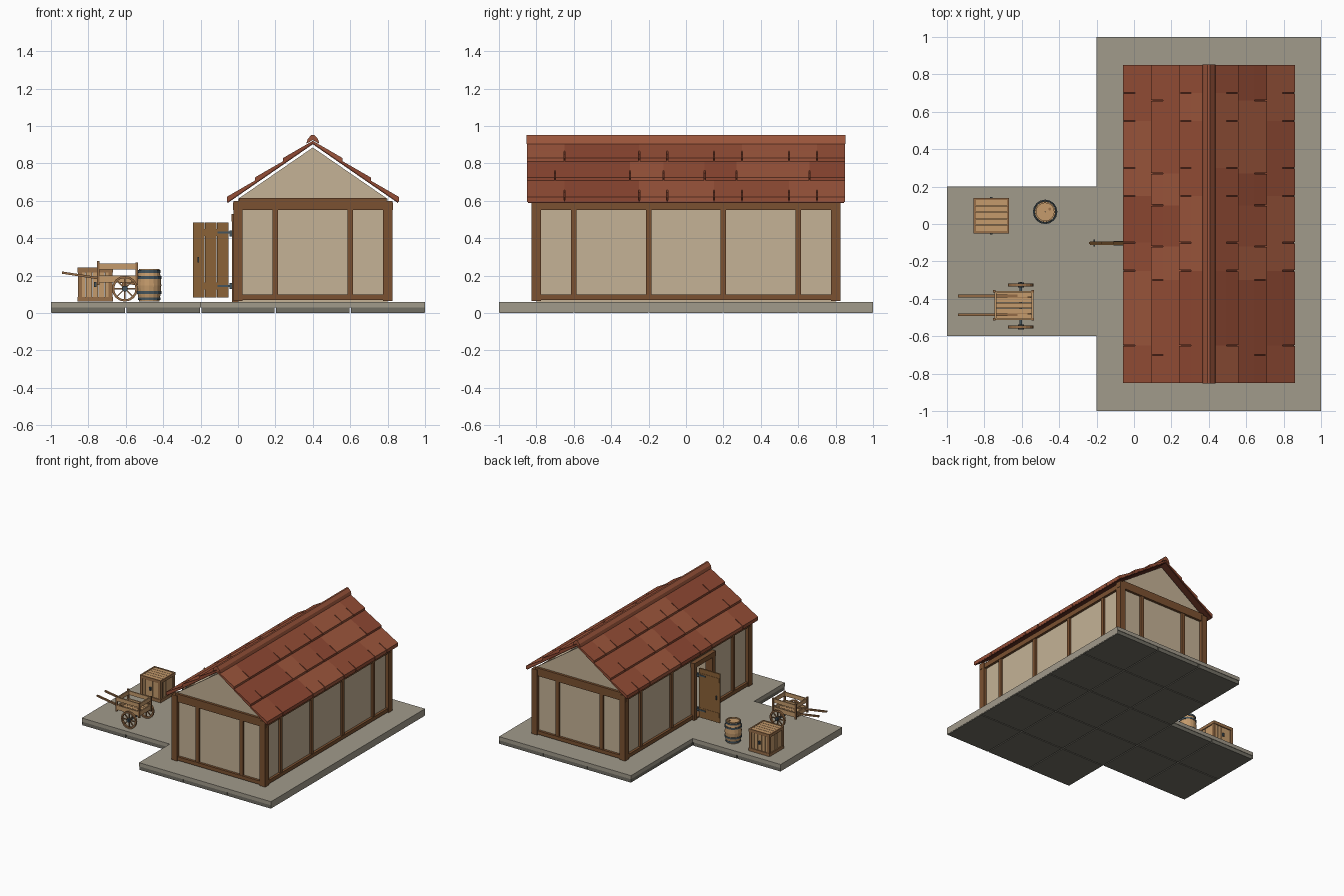
import bpy, bmesh, math, random
from mathutils import Vector, Matrix

if "Cube" in bpy.data.objects:
    bpy.data.objects.remove(bpy.data.objects["Cube"])

random.seed(4)


def mat(name, r, g, b):
    m = bpy.data.materials.new(name)
    m.diffuse_color = [(c / 255) ** 2.2 for c in (r, g, b)] + [1]
    m.use_nodes = True
    m.node_tree.nodes["Principled BSDF"].inputs["Base Color"].default_value = m.diffuse_color
    return m


STONE = mat("stone", 160, 153, 138)
UNDER = mat("dark_stone", 112, 110, 100)
PLASTER = mat("plaster", 195, 177, 149)
TIMBER = mat("timber", 122, 82, 52)
DOOR = mat("door_wood", 138, 98, 58)
WOOD = mat("light_wood", 196, 154, 108)
WOOD2 = mat("mid_wood", 150, 110, 74)
IRON = mat("iron", 70, 84, 92)
DARK = mat("roof_deck", 92, 48, 36)
TILES = [mat("tile_%d" % i, *c) for i, c in enumerate([(146, 78, 56), (154, 86, 62), (140, 73, 53)])]


def finish(name, bm, m):
    bmesh.ops.recalc_face_normals(bm, faces=bm.faces)
    me = bpy.data.meshes.new(name)
    bm.to_mesh(me)
    bm.free()
    me.materials.append(m)
    ob = bpy.data.objects.new(name, me)
    bpy.context.collection.objects.link(ob)
    return ob


def boxes(name, m, *spans):
    """One mesh of boxes, each given as x0, x1, y0, y1, z0, z1."""
    bm = bmesh.new()
    for x0, x1, y0, y1, z0, z1 in spans:
        t = Matrix.Translation(((x0 + x1) / 2, (y0 + y1) / 2, (z0 + z1) / 2))
        bmesh.ops.create_cube(bm, size=1, matrix=t @ Matrix.Diagonal((x1 - x0, y1 - y0, z1 - z0, 1)))
    return finish(name, bm, m)


def prism(name, m, xz, y0, y1):
    """Extrude an x-z outline along y."""
    bm = bmesh.new()
    f = bm.faces.new([bm.verts.new((x, y0, z)) for x, z in xz])
    r = bmesh.ops.extrude_face_region(bm, geom=[f])
    bmesh.ops.translate(bm, vec=(0, y1 - y0, 0), verts=[v for v in r["geom"] if isinstance(v, bmesh.types.BMVert)])
    return finish(name, bm, m)


def lathe(name, m, rz, n, matrix=Matrix()):
    """Spin a closed r-z outline around z."""
    bm = bmesh.new()
    rings = [[bm.verts.new(matrix @ Vector((r * math.cos(a), r * math.sin(a), z))) for r, z in rz]
             for a in [2 * math.pi * i / n for i in range(n)]]
    for i in range(n):
        for j in range(len(rz)):
            k = (j + 1) % len(rz)
            bm.faces.new((rings[i][j], rings[i - 1][j], rings[i - 1][k], rings[i][k]))
    return finish(name, bm, m)


# paving: separate lower slabs under a continuous L-shaped top
cells = [(x, y) for x in (0, .4, .8) for y in (-.8, -.4, 0, .4, .8)] + [(x, y) for x in (-.8, -.4) for y in (-.4, 0)]
boxes("paving_slabs", UNDER, *[(x - .196, x + .196, y - .196, y + .196, 0, .032) for x, y in cells if 1]).location = (0, 0, 0)
cells_x = [(-.2, 1, -1, 1, .03, .06), (-1, -.2, -.6, .2, .03, .06)]
boxes("paving_top", STONE, *cells_x)
boxes("paving_edge", STONE, (.998, 1, -1, 1, .004, .03), (-1, -.998, -.6, .2, .004, .03))

# plaster walls with a doorway in the left side
T = .03
boxes("plaster_walls", PLASTER,
      (0, .8, -.8, -.8 + T, .06, .61), (0, .8, .8 - T, .8, .06, .61), (.8 - T, .8, -.8 + T, .8 - T, .06, .6),
      (0, T, -.8 + T, -.31, .06, .6), (0, T, -.09, .8 - T, .06, .6), (0, T, -.31, -.09, .5, .6))
for nm, y in (("front", -.8), ("back", .8)):
    s = 1 if y < 0 else -1
    prism(nm + "_gable", PLASTER, [(0, .61), (.8, .61), (.4, .885)], y, y + s * T)

# timber frame
frame = [(x, x + .05, y, y + .05, .065, .6) for x in (-.025, .775) for y in (-.825, .775)]
for y0 in (-.82, .79):
    y1 = y0 + .03
    frame += [(0, .8, y0, y1, .07, .1), (-.028, .828, y0, y1, .55, .59), (.005, .795, y0, y1, .58, .615)]
    frame += [(x - .015, x + .015, y0 + .004, y1 - .004, .1, .55) for x in (.2, .6)]
for x0 in (-.02, .79):
    x1 = x0 + .03
    frame.append((x0, x1, -.8, .8, .55, .59))
    frame += [(x0, x1, -.8, -.33, .07, .1), (x0, x1, -.07, .8, .07, .1)]
    ys = (-.6, .2, .6) if x0 < 0 else (-.6, -.2, .2, .6)
    frame += [(x0 + .004, x1 - .004, y - .015, y + .015, .1, .55) for y in ys]
frame.append((.79, .82, -.34, -.06, .07, .1))
boxes("timber_frame", TIMBER, *frame)

# door frame and open door with planks, rails and hinges
boxes("door_frame", TIMBER, (-.032, .035, -.335, -.3, .06, .52), (-.032, .035, -.1, -.065, .06, .52),
      (-.035, .035, -.34, -.06, .49, .53), (-.025, .03, -.3, -.1, .06, .07))
boxes("door_planks", DOOR, *[(-.24 + .0635 * i, -.179 + .0635 * i, -.108, -.096, .082, .485) for i in range(3)])
boxes("door_rails", DOOR, *[(-.236, -.052, -.112, -.094, z - .018, z + .018) for z in (.145, .43)])
boxes("door_hinges", IRON, *[(-.11, -.03, -.114, -.09, z - .006, z + .006) for z in (.145, .43)],
      *[(-.046, -.03, -.11, -.094, z - .016, z + .016) for z in (.145, .425)])
boxes("door_handle", IRON, (-.216, -.208, -.12, -.084, .27, .3))


# roof: thin deck and three courses of shingles each side
def base(d):
    return .585 + (.46 - d) * .69


CUTS = [[-.85, -.65, -.25, -.1, .15, .3, .55, .7, .85], [-.85, -.7, -.3, -.12, .1, .27, .66, .85]]
for s, side in ((-1, "left"), (1, "right")):
    def slab(name, m, a, b, la, lb, lo, y0, y1):
        prism(name, m, [(.4 + s * a, base(a) + lo), (.4 + s * a, base(a) + la),
                        (.4 + s * b, base(b) + lb), (.4 + s * b, base(b) + lo)], y0, y1)
    slab(side + "_roof_deck", DARK, .455, 0, .014, .014, 0, -.845, .845)
    for c in range(3):
        a = .46 - .15 * c
        mid, b = a - .065, max(a - .16, 0)
        cuts = CUTS[c % 2]
        for y0, y1 in zip(cuts, cuts[1:]):
            m = random.choice(TILES)
            g0, g1 = (.003 if y0 > -.85 else 0), (.003 if y1 < .85 else 0)
            slab(side + "_shingle_lower", m, a, mid, .036, .029, .008, y0 + g0, y1 - g1)
            slab(side + "_shingle_upper", m, mid, b, .029, .018, .008, y0, y1)
prism("ridge_cap", TILES[1], [(.365, .905), (.372, .93), (.393, .953), (.407, .953), (.428, .93), (.435, .905), (.4, .925)],
      -.852, .852)

# crate: planked sides inside a frame, slatted lid
X0, X1, Y0, Y1, Z0, Z1 = -.858, -.668, -.05, .14, .062, .243
crate = []
for i in range(5):
    u, v, w = X0 + .012 + i * .0338, Y0 + .012 + i * .0338, .031
    crate += [(u, u + w, y, y + .01, Z0 + .005, Z1 - .01) for y in (Y0 + .008, Y1 - .018)]
    crate += [(x, x + .01, v, v + w, Z0 + .005, Z1 - .01) for x in (X0 + .008, X1 - .018)]
    crate.append((X0 + .01, X1 - .01, v, v + w, Z1 - .012, Z1 - .003))
crate.append((X0 + .01, X1 - .01, Y0 + .01, Y1 - .01, Z0, Z0 + .01))
boxes("crate_planks", WOOD, *crate)
rim = []
for z in (Z0, Z1 - .025):
    rim += [(X0, X1, y, y + .012, z, z + .025) for y in (Y0, Y1 - .012)]
    rim += [(x, x + .012, Y0 + .012, Y1 - .012, z, z + .025) for x in (X0, X1 - .012)]
rim += [(x, x + .022, y, y + .022, Z0 + .025, Z1 - .025) for x in (X0 + .002, X1 - .024) for y in (Y0 + .002, Y1 - .024)]
boxes("crate_frame", WOOD2, *rim)
boxes("crate_latch", IRON, (-.77, -.756, Y0 - .006, Y0 + .01, .14, .165), (-.77, -.756, Y1 - .01, Y1 + .004, .14, .165))

# barrel: staves, inset lid, hoops
B = Matrix.Translation((-.475, .065, 0))
lathe("barrel_staves", WOOD, [(.054, .062), (.061, .1), (.065, .148), (.061, .195), (.054, .235),
                             (.047, .235), (.047, .225), (.001, .225), (.001, .062)], 16, B)
for z, r in ((.076, .058), (.11, .0635), (.19, .0635), (.222, .058)):
    lathe("barrel_hoop", IRON, [(r - .006, z - .007), (r + .002, z - .007), (r + .002, z + .007), (r - .006, z + .007)], 16, B)
lathe("barrel_bung", WOOD2, [(.001, .22), (.008, .22), (.008, .231), (.001, .231)], 8, B @ Matrix.Translation((.025, .015, 0)))

# cart: slatted bed, railed sides
bed = [(-.74, -.545, -.508 + i * .0295, -.482 + i * .0295, .163, .174) for i in range(5)]
for z0, z1 in ((.163, .2), (.233, .265)):
    bed += [(-.745, -.535, y, y + .01, z0, z1) for y in (-.512, -.368)]
    bed += [(x, x + .01, -.505, -.365, z0, z1) for x in (-.745, -.547)]
boxes("cart_bed", WOOD, *bed)
boxes("cart_posts", WOOD2, *[(x, x + .013, y, y + .013, .15, .277 if x < -.6 else .27)
                             for x in (-.753, -.547) for y in (-.516, -.367)],
      *[(-.62, -.59, y, y + .015, .125, .165) for y in (-.5, -.39)])
for y in (-.485, -.385):
    prism("cart_handle", WOOD2, [(-.94, .21), (-.94, .222), (-.55, .163), (-.55, .149)], y - .007, y + .007)

# cart wheels: rim, spokes, hub, and the axle
WX, WZ = -.605, .13
R = Matrix.Rotation(math.pi / 2, 4, 'X')
boxes("cart_axle", IRON, (WX - .007, WX + .007, -.565, -.31, WZ - .007, WZ + .007))
for y in (-.55, -.326):
    W = Matrix.Translation((WX, y, WZ)) @ R
    lathe("wheel_rim", WOOD2, [(.057, -.008), (.069, -.008), (.069, .008), (.057, .008)], 16, W)
    lathe("wheel_hub", IRON, [(.001, -.014), (.016, -.014), (.016, .014), (.001, .014)], 10, W)
    bm = bmesh.new()
    for k in range(4):
        bmesh.ops.create_cube(bm, size=1, matrix=W @ Matrix.Rotation(k * math.pi / 4, 4, 'Z') @ Matrix.Diagonal((.12, .007, .008, 1)))
    finish("wheel_spokes", bm, WOOD2)
